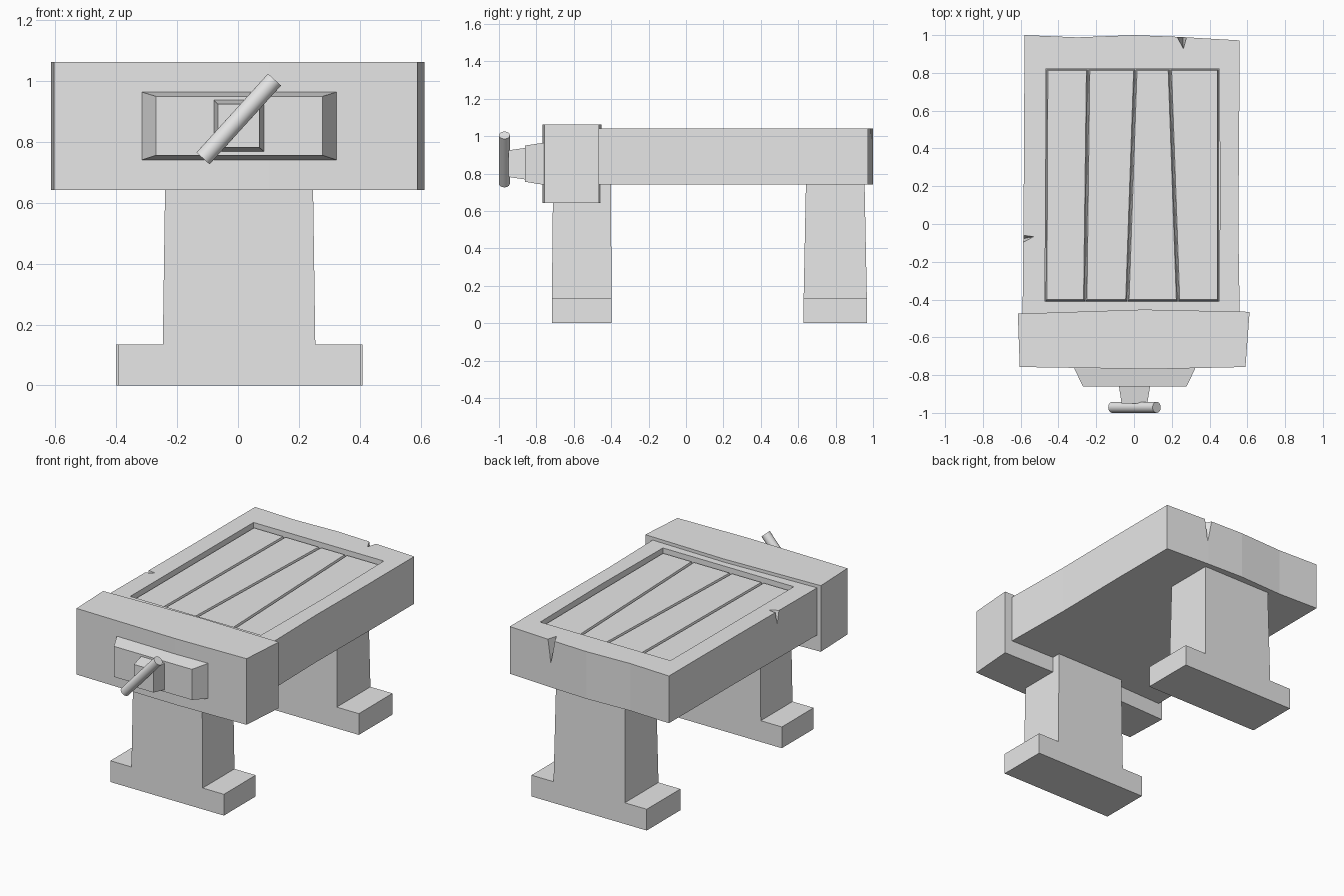
import bpy, bmesh
from mathutils import Vector

cube = bpy.data.objects.get("Cube")
if cube:
    bpy.data.objects.remove(cube, do_unlink=True)

grey = bpy.data.materials.new("plain grey")
grey.use_nodes = True
grey.diffuse_color = (0.8, 0.8, 0.8, 1)
grey.node_tree.nodes["Principled BSDF"].inputs["Base Color"].default_value = (0.8, 0.8, 0.8, 1)


def loft(name, *loops):
    """Closed solid through matching loops of 3D points."""
    bm = bmesh.new()
    rings = [[bm.verts.new(p) for p in loop] for loop in loops]
    n = len(rings[0])
    for a, b in zip(rings, rings[1:]):
        for i in range(n):
            j = (i + 1) % n
            bm.faces.new((a[i], a[j], b[j], b[i]))
    bm.faces.new(rings[0])
    bm.faces.new(rings[-1])
    bmesh.ops.recalc_face_normals(bm, faces=bm.faces)
    mesh = bpy.data.meshes.new(name)
    bm.to_mesh(mesh)
    bm.free()
    mesh.materials.append(grey)
    obj = bpy.data.objects.new(name, mesh)
    bpy.context.collection.objects.link(obj)
    return obj


def flat(outline, z):
    return [(x, y, z) for x, y in outline]


def slab(name, outline, z0, z1):
    return loft(name, flat(outline, z0), flat(outline, z1))


def upright(x0, x1, z0, z1, y):
    return [(x0, y, z0), (x1, y, z0), (x1, y, z1), (x0, y, z1)]


def cut(target, cutters):
    """Subtract the cutters, then delete them."""
    for c in cutters:
        c.hide_render = True
        mod = target.modifiers.new("cut", "BOOLEAN")
        mod.operation = "DIFFERENCE"
        mod.solver = "EXACT"
        mod.object = c
    graph = bpy.context.evaluated_depsgraph_get()
    mesh = bpy.data.meshes.new_from_object(target.evaluated_get(graph))
    target.modifiers.clear()
    target.data = mesh
    for c in cutters:
        bpy.data.objects.remove(c, do_unlink=True)


# Table top with a slightly uneven outline
top = slab("table_top", [(-0.59, -0.5), (0.56, -0.5), (0.552, 0), (0.557, 0.5),
                         (0.558, 0.972), (0.25, 0.99), (0, 1), (-0.3, 0.988),
                         (-0.58, 1), (-0.582, 0.4)], 0.742, 1.042)

# Shallow panel recess and two chipped notches
recess_rim = [(-0.471, -0.41), (0.449, -0.41), (0.457, 0.2), (0.449, 0.822), (-0.466, 0.822)]
recess = slab("recess_cutter", recess_rim, 0.99, 1.1)
back_notch = loft("back_notch_cutter",
                  [(0.25, 1.02, 0.9), (0.265, 1.02, 0.9), (0.258, 0.985, 0.9)],
                  [(0.21, 1.02, 1.06), (0.29, 1.02, 1.06), (0.262, 0.92, 1.06)])
side_notch = loft("side_notch_cutter",
                  [(-0.61, -0.085, 0.96), (-0.61, -0.075, 0.96), (-0.587, -0.078, 0.96)],
                  [(-0.61, -0.11, 1.05), (-0.61, -0.055, 1.05), (-0.525, -0.066, 1.05)])
cut(top, [recess, back_notch, side_notch])

# Planks between slanted seams: (x at front, x at back)
seams = [(-0.47, -0.465), (-0.258, -0.243), (-0.035, 0.007), (0.233, 0.19), (0.45, 0.45)]
for k, (a, b) in enumerate(zip(seams, seams[1:])):
    def plank(gap):
        return [(a[0] + gap, -0.409 + gap), (b[0] - gap, -0.409 + gap),
                (b[1] - gap, 0.821 - gap), (a[1] + gap, 0.821 - gap)]
    loft(f"plank_{k + 1}", flat(plank(0.001), 0.985), flat(plank(0.009), 1.014))

# Vise jaw across the front
slab("front_jaw", [(-0.605, -0.757), (0.1, -0.768), (0.59, -0.757),
                   (0.612, -0.465), (0.05, -0.453), (-0.615, -0.475)], 0.642, 1.062)

# Tapered plate and boss on the jaw
loft("jaw_plate", upright(-0.316, 0.324, 0.741, 0.964, -0.75),
     upright(-0.316, 0.324, 0.741, 0.964, -0.766),
     upright(-0.27, 0.278, 0.756, 0.95, -0.86))
loft("handle_boss", upright(-0.08, 0.086, 0.768, 0.938, -0.855),
     upright(-0.066, 0.07, 0.782, 0.924, -0.95))

# Slanted handle rod
start, end = Vector((-0.115, -0.971, 0.746)), Vector((0.12, -0.971, 1.005))
axis = end - start
bpy.ops.mesh.primitive_cylinder_add(vertices=24, radius=0.029, depth=axis.length,
                                    location=(start + end) / 2)
rod = bpy.context.object
rod.name = "handle_rod"
rod.rotation_euler = axis.to_track_quat("Z", "Y").to_euler()
rod.data.materials.append(grey)
bpy.ops.object.shade_smooth_by_angle()


def leg(name, y0, y1, lean0, lean1, half):
    """Inverted T leg; the post narrows slightly toward the top."""
    profile = [(-half, 0), (half + 0.008, 0), (half + 0.008, 0.135), (0.254, 0.135),
               (0.245, 0.76), (-0.238, 0.76), (-0.247, 0.135), (-half, 0.135)]

    def side(y, lean):
        return [(x, y + lean * max(0, z - 0.135), z) for x, z in profile]
    loft(name, side(y0, lean0), side(y1, lean1))


leg("front_leg", -0.717, -0.398, 0.01, -0.006, 0.395)
leg("back_leg", 0.629, 0.967, 0.02, -0.02, 0.401)
